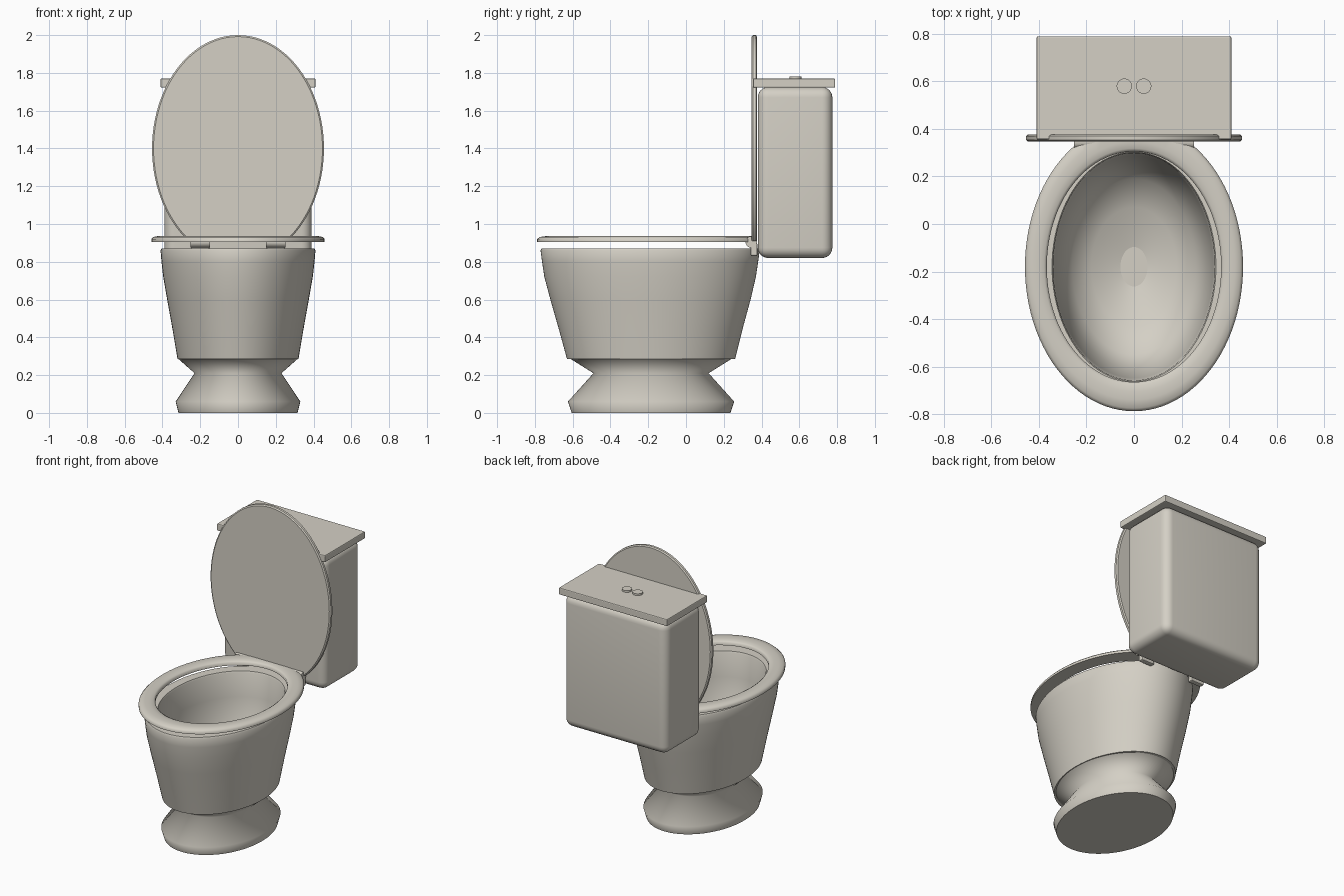
import bpy
import bmesh
from math import cos, sin, pi, radians
from mathutils import Matrix

cube = bpy.data.objects.get("Cube")
if cube:
    bpy.data.objects.remove(cube, do_unlink=True)

ceramic = bpy.data.materials.new("warm white ceramic")
ceramic.use_nodes = True
COLOUR = (0.66, 0.63, 0.56, 1)
ceramic.diffuse_color = COLOUR
ceramic.node_tree.nodes["Principled BSDF"].inputs["Base Color"].default_value = COLOUR


def finish(name, bm):
    bmesh.ops.recalc_face_normals(bm, faces=bm.faces)
    mesh = bpy.data.meshes.new(name)
    bm.to_mesh(mesh)
    bm.free()
    mesh.materials.append(ceramic)
    obj = bpy.data.objects.new(name, mesh)
    bpy.context.collection.objects.link(obj)
    return obj


def loft(rings, sharp=(), closed=False, caps=True, sides=96):
    """Skin stacked ellipses given as (z, x radius, y radius, y centre)."""
    bm = bmesh.new()
    loops = []
    for z, rx, ry, cy in rings:
        angles = [2 * pi * i / sides for i in range(sides)]
        loops.append([bm.verts.new((rx * cos(a), cy + ry * sin(a), z)) for a in angles])
    pairs = list(zip(loops, loops[1:]))
    if closed:
        pairs.append((loops[-1], loops[0]))
    for low, high in pairs:
        for i in range(sides):
            j = (i + 1) % sides
            bm.faces.new((low[i], low[j], high[j], high[i])).smooth = True
    if caps and not closed:
        bm.faces.new(loops[0])
        bm.faces.new(loops[-1])
    for k in sharp:
        for i in range(sides):
            bm.edges.get((loops[k][i], loops[k][(i + 1) % sides])).smooth = False
    return bm


def trim(bm, point, normal):
    """Cut away everything beyond a plane and close the cut."""
    geom = bm.verts[:] + bm.edges[:] + bm.faces[:]
    cut = bmesh.ops.bisect_plane(bm, geom=geom, plane_co=point, plane_no=normal,
                                 clear_outer=True)["geom_cut"]
    edges = [e for e in cut if isinstance(e, bmesh.types.BMEdge)]
    for f in bmesh.ops.holes_fill(bm, edges=edges)["faces"]:
        f.smooth = False
    for e in edges:
        e.smooth = False


def box(name, low, high, bevel, segments):
    bm = bmesh.new()
    bmesh.ops.create_cube(bm, size=1)
    for v in bm.verts:
        v.co = [l + (h - l) * (c + 0.5) for l, h, c in zip(low, high, v.co)]
    bmesh.ops.bevel(bm, geom=bm.edges[:], offset=bevel, segments=segments,
                    profile=0.5, affect='EDGES')
    for f in bm.faces:
        f.smooth = segments > 2
    return finish(name, bm)


def cylinder(name, centre, radius, depth, turn=Matrix()):
    bm = bmesh.new()
    bmesh.ops.create_cone(bm, cap_ends=True, segments=32, radius1=radius, radius2=radius,
                          depth=depth, matrix=Matrix.Translation(centre) @ turn)
    for f in bm.faces:
        f.smooth = len(f.verts) == 4
    for e in bm.edges:
        e.smooth = all(len(f.verts) == 4 for f in e.link_faces)
    return finish(name, bm)


# Flared foot and narrow neck
finish("pedestal", loft([(0, .315, .42, -.185), (.06, .33, .44, -.185),
                         (.21, .23, .305, -.185), (.285, .315, .425, -.185)],
                        sharp=(0, 3)))

# Bowl: outer wall, flat rim, steep inner wall and sloping floor
bowl = [(.285, .30, .42, -.185), (.285, .32, .445, -.185), (.45, .348, .488, -.187),
        (.60, .375, .53, -.188), (.72, .396, .56, -.19), (.80, .405, .572, -.19),
        (.86, .41, .58, -.19), (.87, .405, .575, -.19),
        (.87, .345, .483, -.18), (.86, .34, .478, -.18), (.70, .333, .468, -.18),
        (.50, .305, .43, -.18), (.40, .26, .37, -.18), (.34, .18, .25, -.18),
        (.30, .057, .083, -.18)]
finish("bowl", loft(bowl, sharp=(1, 7, 8, 14)))

# Seat ring with a rounded top and a straight back edge
seat = loft([(.905, .367, .485, -.18), (.925, .367, .485, -.18), (.932, .378, .498, -.18),
             (.936, .40, .525, -.18), (.936, .425, .56, -.18), (.931, .448, .595, -.18),
             (.92, .459, .608, -.18), (.905, .459, .608, -.18)],
            sharp=(0, 7), closed=True)
trim(seat, (0, .35, 0), (0, 1, 0))
finish("seat", seat)

# Raised lid, built flat and stood upright, cut off at the hinge
lid = loft([(-.014, .447, .592, 0), (-.008, .455, .6, 0),
            (.008, .455, .6, 0), (.014, .447, .592, 0)], sharp=(0, 1, 2, 3))
bmesh.ops.transform(lid, verts=lid.verts,
                    matrix=Matrix.Translation((0, .362, 1.4)) @ Matrix.Rotation(radians(90), 4, 'X'))
trim(lid, (0, 0, .91), (0, 0, -1))
finish("lid", lid)

# Hinges
for side, x in (("right", -.2), ("left", .2)):
    cylinder(side + "_hinge_barrel", (x, .345, .905), .03, .105, Matrix.Rotation(radians(90), 4, 'Y'))
    box(side + "_hinge_bracket", (x - .05, .342, .83), (x + .05, .378, .9), .008, 2)

# Cistern with its cover and two flush buttons
box("tank", (-.39, .38, .82), (.39, .775, 1.725), .055, 6)
box("tank_cover", (-.41, .355, 1.722), (.41, .79, 1.77), .006, 2)
for side, x in (("right", -.041), ("left", .041)):
    cylinder(side + "_flush_button", (x, .58, 1.77), .032, .024)
